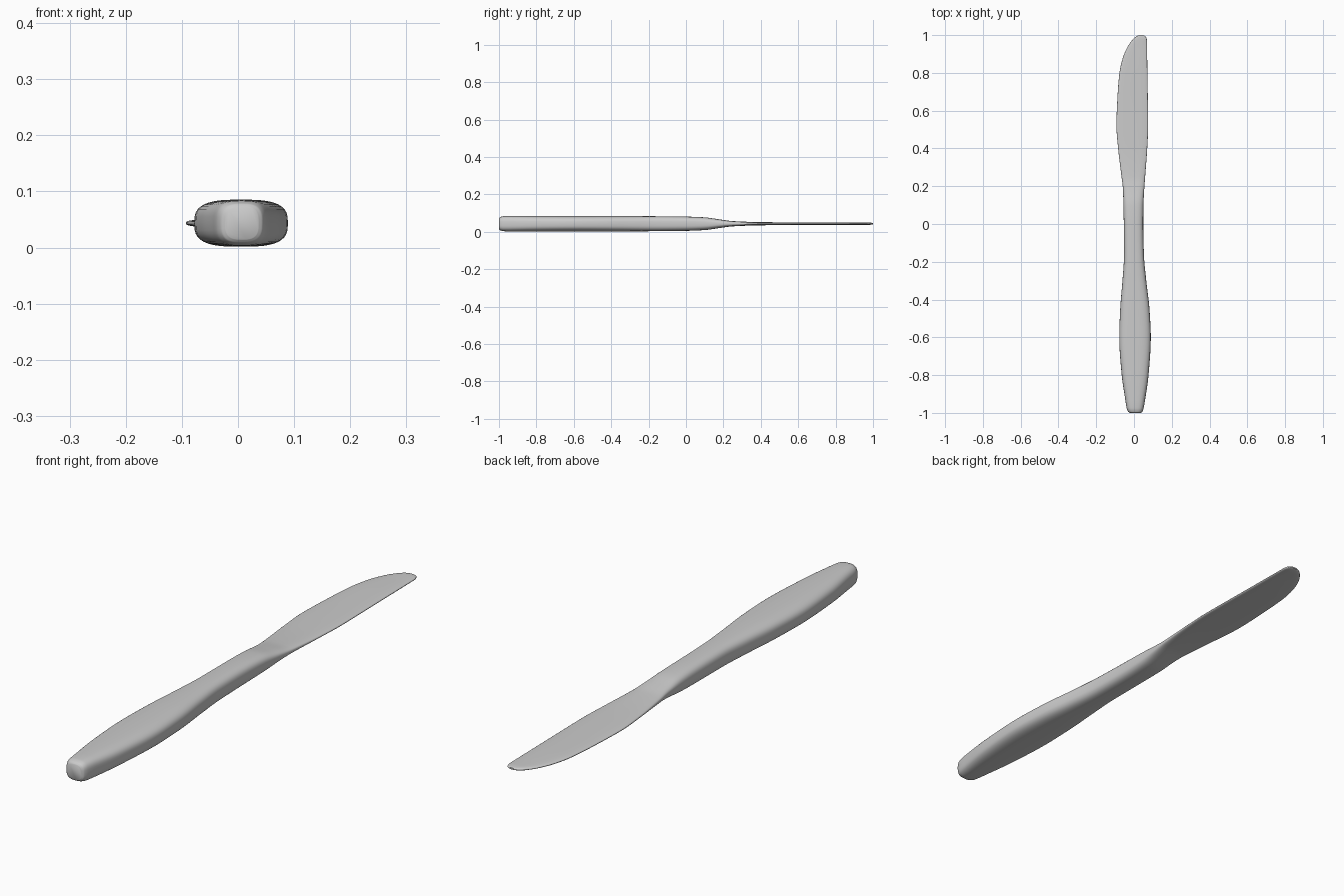
import bpy, bmesh, math

if "Cube" in bpy.data.objects:
    bpy.data.objects.remove(bpy.data.objects["Cube"])

# Stations along the knife: y, left x, right x, half thickness
STATIONS = [
    (-1.0, -0.022, 0.036, 0.029), (-0.994, -0.031, 0.044, 0.035),
    (-0.975, -0.039, 0.051, 0.040), (-0.93, -0.046, 0.059, 0.0415),
    (-0.8, -0.065, 0.077, 0.042), (-0.6, -0.078, 0.089, 0.042),
    (-0.45, -0.073, 0.082, 0.042), (-0.3, -0.061, 0.065, 0.041),
    (-0.17, -0.053, 0.053, 0.040), (0.0, -0.054, 0.049, 0.038),
    (0.1, -0.056, 0.050, 0.034), (0.18, -0.058, 0.054, 0.023),
    (0.25, -0.066, 0.059, 0.014), (0.4, -0.084, 0.070, 0.0085),
    (0.52, -0.093, 0.075, 0.0075), (0.68, -0.087, 0.073, 0.007),
    (0.8, -0.077, 0.071, 0.007), (0.88, -0.059, 0.070, 0.0065),
    (0.94, -0.033, 0.069, 0.006), (0.975, -0.008, 0.068, 0.006),
    (0.993, 0.012, 0.061, 0.005), (1.0, 0.028, 0.050, 0.003)]
Z_MID = 0.0435
SIDES = 40
STEPS = 5


def slope(i, k):
    """Limited slope so the outline stays smooth without overshooting."""
    if i in (0, len(STATIONS) - 1):
        j = max(0, i - 1)
        a, b = STATIONS[j], STATIONS[j + 1]
        return (b[k] - a[k]) / (b[0] - a[0])
    p, q, r = STATIONS[i - 1:i + 2]
    d0 = (q[k] - p[k]) / (q[0] - p[0])
    d1 = (r[k] - q[k]) / (r[0] - q[0])
    return 0 if d0 * d1 <= 0 else 2 * d0 * d1 / (d0 + d1)


def sample(i, t):
    a, b = STATIONS[i], STATIONS[i + 1]
    h = b[0] - a[0]
    vals = [a[0] + h * t]
    for k in (1, 2, 3):
        vals.append((2*t**3 - 3*t**2 + 1) * a[k] + (t**3 - 2*t**2 + t) * h * slope(i, k)
                    + (3*t**2 - 2*t**3) * b[k] + (t**3 - t**2) * h * slope(i + 1, k))
    return vals


def power(v, e):
    return math.copysign(abs(v) ** e, v)


# One-piece knife: rounded-rectangle sections lofted from handle to blade
bm = bmesh.new()
rows = [sample(i, s / STEPS) for i in range(len(STATIONS) - 1) for s in range(STEPS)]
rows.append(list(STATIONS[-1]))
rings = []
for y, xl, xr, half in rows:
    ring = []
    for n in range(SIDES):
        a = 2 * math.pi * n / SIDES
        x = (xl + xr) / 2 + (xr - xl) / 2 * power(math.cos(a), 2 / 3)
        z = Z_MID + half * power(math.sin(a), 2 / 3)
        ring.append(bm.verts.new((x, y, z)))
    rings.append(ring)
for r0, r1 in zip(rings, rings[1:]):
    for n in range(SIDES):
        m = (n + 1) % SIDES
        bm.faces.new((r0[n], r0[m], r1[m], r1[n]))
bm.faces.new(rings[0])
bm.faces.new(rings[-1])
bmesh.ops.recalc_face_normals(bm, faces=bm.faces)
for f in bm.faces:
    f.smooth = True
mesh = bpy.data.meshes.new("table_knife")
bm.to_mesh(mesh)
bm.free()
knife = bpy.data.objects.new("table_knife", mesh)
bpy.context.collection.objects.link(knife)
bpy.context.view_layer.objects.active = knife
knife.select_set(True)
bpy.ops.object.shade_smooth_by_angle(angle=math.radians(50))
